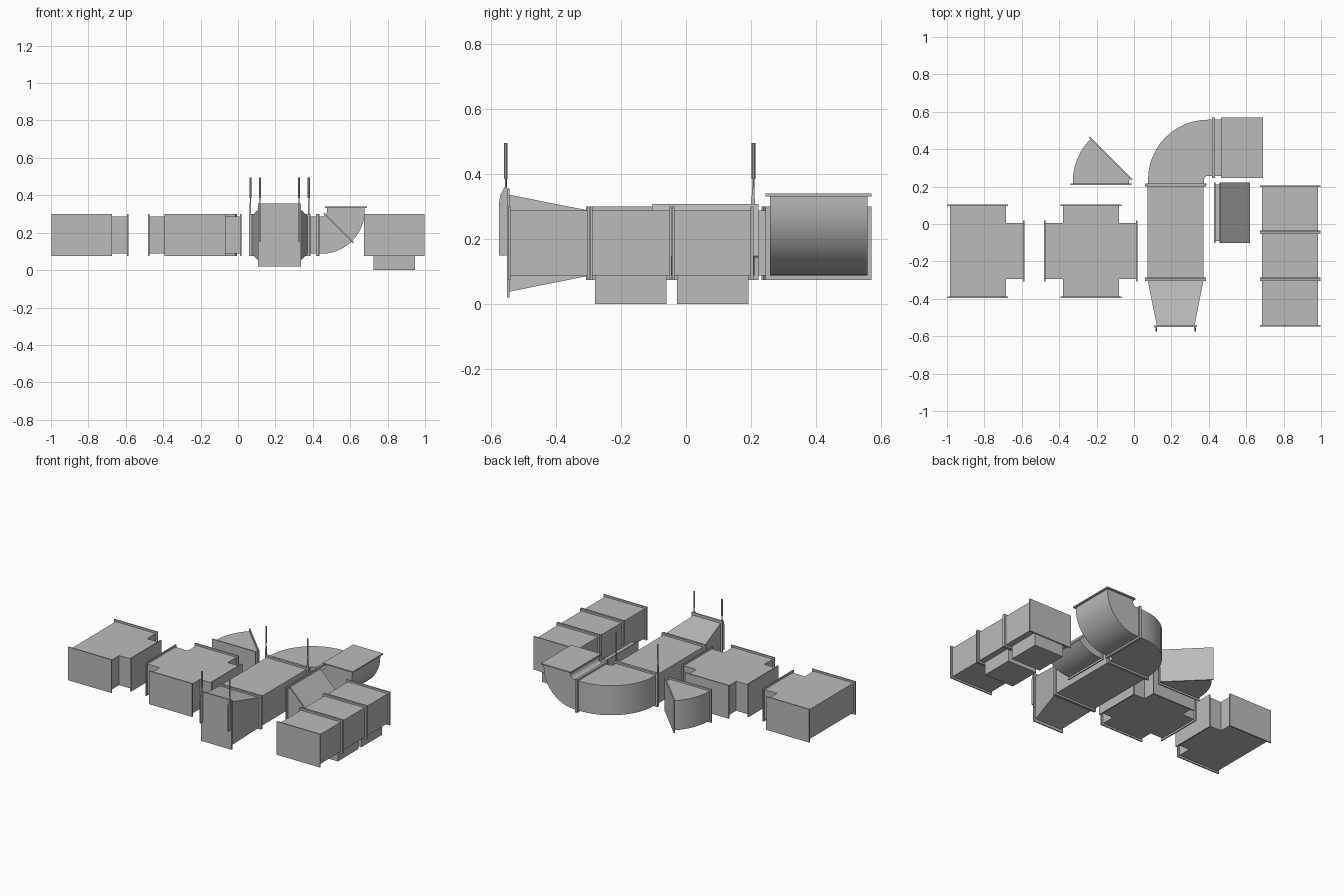
import bpy, bmesh, math
from mathutils import Vector

if "Cube" in bpy.data.objects:
    bpy.data.objects.remove(bpy.data.objects["Cube"])

metal = bpy.data.materials.new("galvanised grey")
metal.use_nodes = True
GREY = (0.5, 0.5, 0.5, 1)
metal.diffuse_color = GREY
metal.node_tree.nodes["Principled BSDF"].inputs["Base Color"].default_value = GREY

X, Y, Z = Vector((1, 0, 0)), Vector((0, 1, 0)), Vector((0, 0, 1))
W, H = 0.30, 0.20        # duct section
MID = 0.1875             # height of the duct centre line
LIP, THICK = 0.0125, 0.008


def finish(name, bm, smooth=False):
    bmesh.ops.recalc_face_normals(bm, faces=bm.faces)
    mesh = bpy.data.meshes.new(name)
    bm.to_mesh(mesh)
    bm.free()
    mesh.materials.append(metal)
    obj = bpy.data.objects.new(name, mesh)
    bpy.context.collection.objects.link(obj)
    if smooth:
        bpy.ops.object.select_all(action='DESELECT')
        obj.select_set(True)
        bpy.context.view_layer.objects.active = obj
        bpy.ops.object.shade_smooth_by_angle(angle=math.radians(35))
    return obj


def prism(name, points, origin, u, v, w, depth, smooth=False):
    """Extrude a flat outline in the u, v plane, centred along w."""
    bm = bmesh.new()
    verts = [bm.verts.new(origin + u * a + v * b - w * depth / 2) for a, b in points]
    face = bm.faces.new(verts)
    out = bmesh.ops.extrude_face_region(bm, geom=[face])
    moved = [g for g in out["geom"] if isinstance(g, bmesh.types.BMVert)]
    bmesh.ops.translate(bm, verts=moved, vec=w * depth)
    return finish(name, bm, smooth)


def plate(name, centre, u, v, w, du, dv, dw):
    a, b = du / 2, dv / 2
    return prism(name, [(-a, -b), (a, -b), (a, b), (-a, b)], Vector(centre), u, v, w, dw)


def box(name, centre, size):
    return plate(name, centre, X, Y, Z, *size)


def flange(name, centre, axis, w=W, h=H):
    side = Y if axis is X else X
    plate(name, centre, side, Z, axis, w + 2 * LIP, h + 2 * LIP, THICK)


def elbow(name, pivot, u, v, w, angle, r0, r1, depth, lead, end_lead, steps):
    """Bend that starts on the u side of the pivot and turns towards v."""
    pivot = Vector(pivot)
    end = math.radians(angle)
    radial = lambda t: (math.cos(t), math.sin(t))
    ang = [end * i / steps for i in range(steps + 1)]
    c, s = radial(end)
    tip = lambda r: (r * c - end_lead * s, r * s + end_lead * c)
    outer = [(r1 * radial(t)[0], r1 * radial(t)[1]) for t in ang]
    inner = [(r0 * radial(t)[0], r0 * radial(t)[1]) for t in reversed(ang)]
    outline = [(r1, -lead)] + outer + [tip(r1), tip(r0)] + inner + [(r0, -lead)]
    prism(name, outline, pivot, u, v, w, depth, True)
    mid = (r0 + r1) / 2
    for tag, t, off in (("start", 0, THICK / 2 - lead), ("end", end, end_lead - THICK / 2)):
        ru = u * math.cos(t) + v * math.sin(t)
        tv = v * math.cos(t) - u * math.sin(t)
        plate(f"{name}_{tag}_flange", pivot + ru * mid + tv * off, ru, w, tv,
              r1 - r0 + 2 * LIP, depth + 2 * LIP, THICK)


def straight(name, x, y0, y1):
    box(name, (x, (y0 + y1) / 2, MID), (W, y1 - y0 - 0.002, H))
    for tag, y in (("front", y0 + THICK / 2), ("back", y1 - THICK / 2)):
        flange(f"{name}_{tag}_flange", (x, y, MID), Y)


# Tee and cross junctions
def junction(name, x, y, sides):
    reach = 0.25
    arm = reach - W / 2
    straight(name + "_body", x, y - reach, y + reach)
    for side in sides:
        tag = "left" if side > 0 else "right"
        box(f"{name}_{tag}_branch", (x + side * (W + arm) / 2, y, MID), (arm, W, H))
        flange(f"{name}_{tag}_flange", (x + side * (reach - THICK / 2), y, MID), X)


junction("tee", -0.835, -0.145, [1])
junction("cross", -0.23, -0.145, [-1, 1])

# Row of three short ducts, two with outlets underneath
ROW = 0.835
for i, name in enumerate(("plain_duct", "outlet_duct_front", "outlet_duct_back")):
    start = -0.547 + i * 0.252
    straight(name, ROW, start, start + 0.25)
    if i:
        box(name + "_outlet", (ROW, start + 0.125, 0.045), (0.22, 0.22, 0.09))

# Main run: straight duct and flared reducer
MAIN = 0.2225
straight("main_duct", MAIN, -0.295, 0.209)
bm = bmesh.new()
rings = []
for y, w, h in ((-0.297, W, H), (-0.548, H, W)):
    rings.append([bm.verts.new((MAIN + sx * w / 2, y, MID + sz * h / 2))
                  for sx, sz in ((-1, -1), (1, -1), (1, 1), (-1, 1))])
for ring in rings:
    bm.faces.new(ring)
for i in range(4):
    j = (i + 1) % 4
    bm.faces.new((rings[0][i], rings[0][j], rings[1][j], rings[1][i]))
finish("reducer", bm)
flange("reducer_back_flange", (MAIN, -0.301, MID), Y)
flange("reducer_front_flange", (MAIN, -0.547, MID), Y, 0.205, 0.31)

# Bends
elbow("flat_bend", (0.395, 0.2375, MID), -X, Y, Z, 90, 0.02, 0.32, H, 0.028, 0.03, 12)
elbow("flat_half_bend", (-0.007, 0.2275, MID), -X, Y, Z, 45, 0.02, 0.32, H, 0.02, 0.008, 6)
elbow("rising_bend", (0.447, 0.4075, 0.3175), -Z, X, Y, 90, 0.03, 0.23, W, 0.022, 0.022, 12)
elbow("rising_half_bend", (0.447, 0.06, 0.3175), -Z, X, Y, 45, 0.03, 0.23, W, 0.018, 0.004, 6)


# Hangers: side strap, thin stud and thicker rod
def rod(name, x, y, z0, z1, radius):
    bm = bmesh.new()
    bmesh.ops.create_cone(bm, cap_ends=True, segments=10, radius1=radius,
                          radius2=radius, depth=z1 - z0)
    bmesh.ops.translate(bm, verts=bm.verts, vec=(x, y, (z0 + z1) / 2))
    finish(name, bm, True)


def hanger(name, x, y, bulge):
    strap = [(0.006, 0.15), (-bulge, 0.15), (-bulge, 0.31), (-bulge * 0.8, 0.335),
             (-0.004, 0.36), (0.004, 0.36)]
    prism(name + "_strap", strap, Vector((x, y, 0)), Y, Z, X, 0.008)
    rod(name + "_stud", x, y, 0.35, 0.395, 0.003)
    rod(name + "_rod", x, y, 0.385, 0.495, 0.006)


for side, tag in ((-1, "right"), (1, "left")):
    hanger(f"front_hanger_{tag}", MAIN + side * 0.104, -0.554, 0.021)
    hanger(f"back_hanger_{tag}", MAIN + side * 0.156, 0.207, 0.006)
